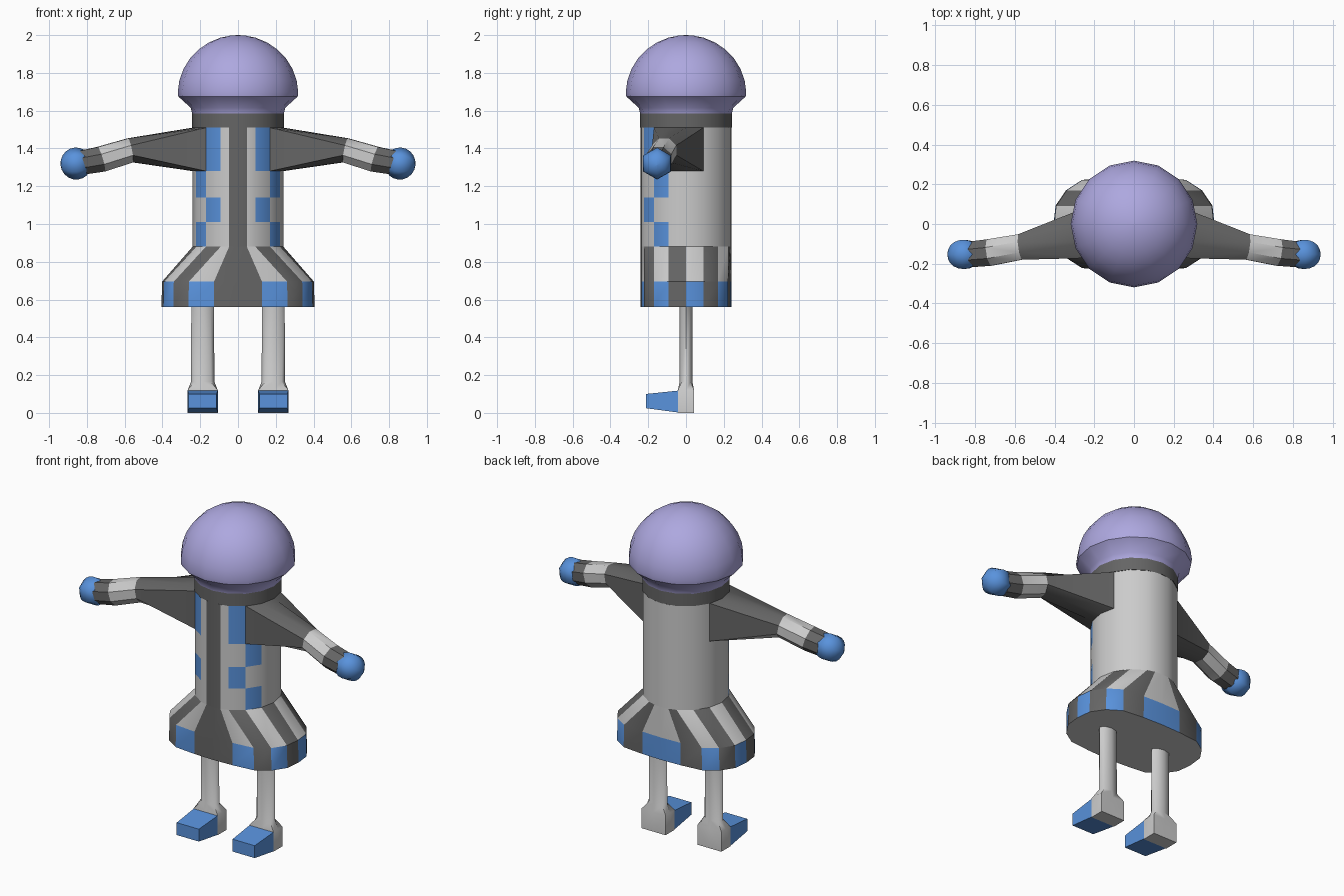
import bpy, bmesh
from math import sin, cos, radians, pi
from mathutils import Vector

if "Cube" in bpy.data.objects:
    bpy.data.objects.remove(bpy.data.objects["Cube"])


def material(name, rgb):
    m = bpy.data.materials.new(name)
    m.diffuse_color = (*rgb, 1)
    m.use_nodes = True
    m.node_tree.nodes["Principled BSDF"].inputs["Base Color"].default_value = m.diffuse_color
    return m


MATS = [None, material("blue", (0.10, 0.29, 0.72)), material("dark", (0.13, 0.13, 0.13)),
        material("lavender", (0.42, 0.39, 0.74))]
GREY, BLUE, DARK, LAVENDER = range(4)


def loft(name, rings, colour=lambda i, j: GREY, caps=(True, True), angle=30):
    """Skin a list of equal-length point rings; colour(i, j) picks each face's slot."""
    bm = bmesh.new()
    vs = [[bm.verts.new(p) for p in r] for r in rings]
    n = len(rings[0])
    for i in range(len(rings) - 1):
        for j in range(n):
            k = (j + 1) % n
            f = bm.faces.new((vs[i][j], vs[i][k], vs[i + 1][k], vs[i + 1][j]))
            f.material_index = colour(i, j)
    if caps[0]:
        bm.faces.new(vs[0][::-1]).material_index = colour(0, 0)
    if caps[1]:
        bm.faces.new(vs[-1]).material_index = colour(len(rings) - 2, 0)
    # the tube is built in a consistent direction, only its side may need flipping
    mid = sum((Vector(p) for r in rings for p in r), Vector()) / (n * len(rings))
    bm.normal_update()
    if sum((f.calc_center_median() - mid).dot(f.normal) * f.calc_area() for f in bm.faces) < 0:
        bmesh.ops.reverse_faces(bm, faces=bm.faces[:])
    me = bpy.data.meshes.new(name)
    for m in MATS:
        me.materials.append(m)
    bm.to_mesh(me)
    bm.free()
    for p in me.polygons:
        p.use_smooth = True
    me.set_sharp_from_angle(angle=radians(angle))
    ob = bpy.data.objects.new(name, me)
    bpy.context.collection.objects.link(ob)
    return ob


def circle(r, z, n=16):
    return [(r * sin(2 * pi * k / n), -r * cos(2 * pi * k / n), z) for k in range(n)]


def tilted(c, d, r, n, off):
    """Polygon ring around axis d: u points to the back, v points up."""
    d = d.normalized()
    u = Vector((0, 0, 1)).cross(d).normalized()
    v = d.cross(u)
    return [c + r * (cos(off - 2 * pi * k / n) * u + sin(off - 2 * pi * k / n) * v) for k in range(n)]


# Torso cross-section: angles from the front, extra points beside the button strip
HALF = [0, 11.25, 22.5, 45, 67.5, 90, 112.5, 135, 157.5, 168.75, 180]
ANG = [radians(a) for a in HALF + [360 - a for a in HALF[-2:0:-1]]]
SKIRT_X = [0, .127, .26, .34, .392, .402, .392, .34, .26, .127, 0]
SKIRT_X = SKIRT_X + [-x for x in SKIRT_X[-2:0:-1]]
R = 0.24


def torso_ring(z):
    return [(R * sin(a), -R * cos(a), z) for a in ANG]


def skirt_ring(z, s=1):
    return [(x * s, -R * cos(a), z) for x, a in zip(SKIRT_X, ANG)]


def torso_colour(i, j):
    m = min(j, 19 - j)
    if m == 0:
        return DARK
    return BLUE if (m == 2 and i % 2 == 1) or (m == 3 and i % 2 == 0) else GREY


def skirt_colour(i, j):
    if min(j, 19 - j) % 2 == 0:
        return DARK
    return BLUE if i == 0 else GREY


loft("torso", [torso_ring(z) for z in (.88, 1.01, 1.14, 1.28, 1.51)], torso_colour, (False, False))
loft("skirt", [skirt_ring(.56, 1.008), skirt_ring(.695), torso_ring(.88)], skirt_colour, (True, False), 28)
bpy.data.objects["skirt"].data.polygons[-1].material_index = GREY
loft("collar", [circle(.243, 1.51), circle(.243, 1.59)], lambda i, j: DARK, (True, True))

# Domed head with a flared rim
profile = [(.243, 1.585), (.25, 1.615), (.316, 1.675)]
profile += [(.319 * cos(radians(t)), 1.688 + .312 * sin(radians(t)))
            for t in (2, 13, 25, 37, 49, 61, 73, 83, 89.7)]
loft("head", [circle(r, z) for r, z in profile], lambda i, j: LAVENDER, angle=40)

for side, s in (("left", 1), ("right", -1)):
    def flip(rings):
        return [[(p[0] * s, p[1], p[2]) for p in r] for r in rings]

    # Arm: shoulder patch on the torso, elbow, wrist, cuff end
    spots = [(R * sin(radians(a)), -R * cos(radians(a))) for a in (45, 67.5, 90, 112.5)]
    shoulder = [(x, y, 1.51) for x, y in spots] + [(x, y, 1.28) for x, y in spots[::-1]]
    elbow, wrist, cuff = Vector((.57, -.115, 1.39)), Vector((.725, -.143, 1.343)), Vector((.823, -.153, 1.325))
    off = radians(157.5)
    arm = [shoulder,
           tilted(elbow, Vector((1, -.14, -.2)), .07, 8, off),
           tilted(wrist, Vector((1, -.15, -.3)), .073, 8, off),
           tilted(cuff, Vector((1, -.1, -.36)), .07, 8, off)]
    loft(side + "_arm", flip(arm), lambda i, j: (DARK, GREY, DARK)[i], (False, True))

    # Six-sided ball hand
    c, d = Vector((.857, -.153, 1.32)), Vector((1, 0, -.1)).normalized()
    ball = [tilted(c - d * .083 * cos(t), d, .085 * sin(t), 6, pi / 2)
            for t in [max(.01, min(pi - .01, pi * k / 10)) for k in range(11)]]
    loft(side + "_hand", flip(ball), lambda i, j: BLUE, angle=70)

    # Leg: oval tube flaring into a boxy heel
    def leg_ring(rx, ry, z, box):
        pts = []
        for k in range(8):
            a = pi * k / 4
            g = 1.4143 if box else 1
            pts.append((.187 + rx * max(-1, min(1, g * cos(a))), ry * max(-1, min(1, g * sin(a))), z))
        return pts
    leg = [leg_ring(.08, .043, 0, True), leg_ring(.08, .043, .12, True),
           leg_ring(.062, .034, .165, False), leg_ring(.06, .034, .58, False)]
    loft(side + "_leg", flip(leg), angle=50)

    # Toe wedge
    toe = [[(.187 + w * a, y, z1 if b else z0) for a, b in ((-1, 0), (1, 0), (1, 1), (.8, 1.0), (-.8, 1), (-1, 1))]
           for y, w, z0, z1 in ((-.04, .08, .002, .118), (-.213, .074, .025, .1))]
    loft(side + "_toe", flip(toe), lambda i, j: BLUE)
